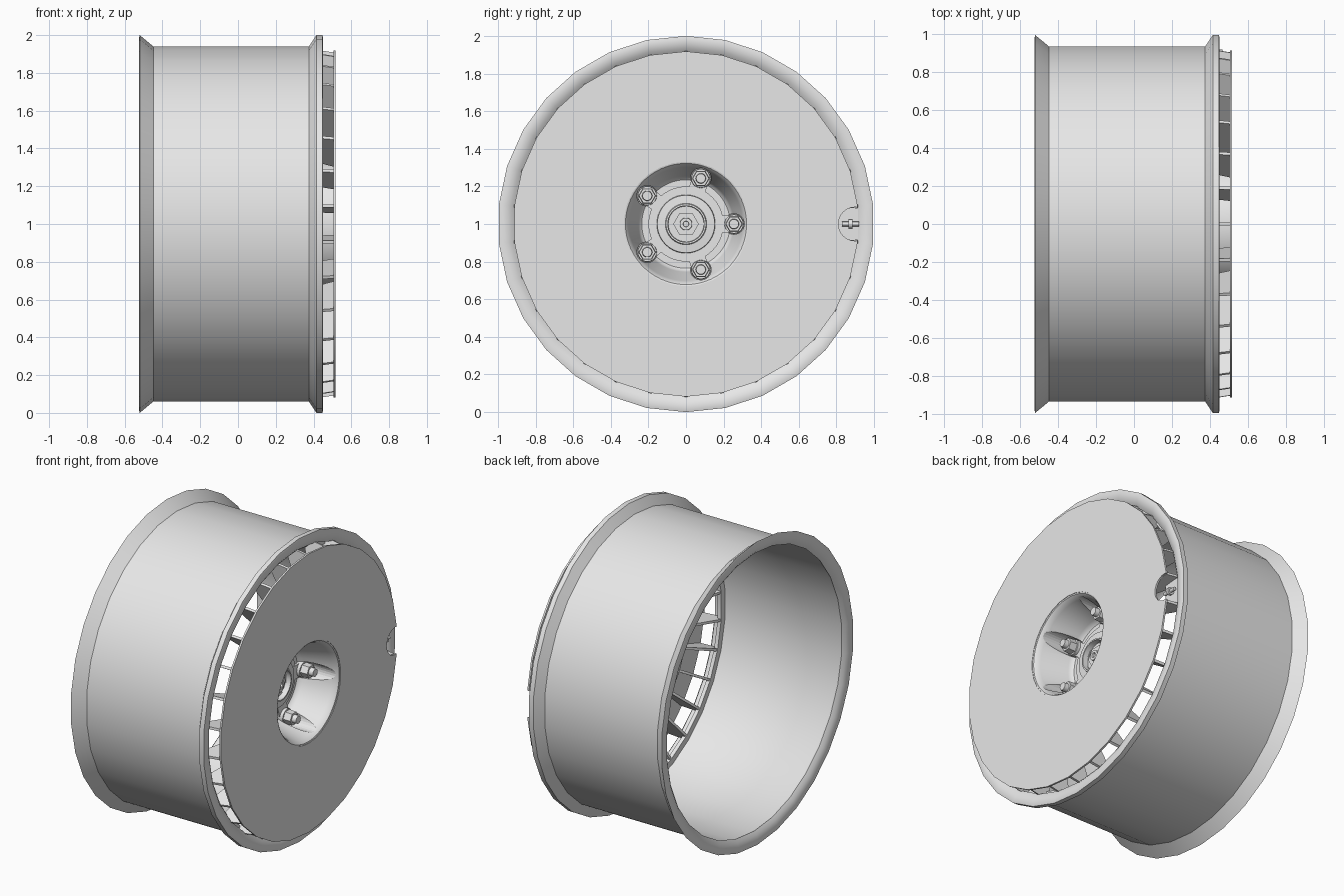
import bpy, bmesh, math
from mathutils import Matrix, Vector

cube = bpy.data.objects.get("Cube")
if cube:
    bpy.data.objects.remove(cube, do_unlink=True)

SIDES = 30
LUGS = 5
LUG_RADIUS = 0.255
AXIS = Vector((1, 0, 0))
parts = []

grey = bpy.data.materials.new("light_grey")
grey.use_nodes = True
grey.diffuse_color = (0.8, 0.8, 0.8, 1)
grey.node_tree.nodes["Principled BSDF"].inputs["Base Color"].default_value = (0.8, 0.8, 0.8, 1)


def finish(bm, name, cutter=False):
    """Turn a bmesh into an object lifted to the wheel centre."""
    bmesh.ops.recalc_face_normals(bm, faces=bm.faces)
    mesh = bpy.data.meshes.new(name)
    bm.to_mesh(mesh)
    bm.free()
    mesh.materials.append(grey)
    ob = bpy.data.objects.new(name, mesh)
    ob.location.z = 1
    bpy.context.collection.objects.link(ob)
    if cutter:
        ob.hide_render = True
        ob.hide_viewport = True
    else:
        parts.append(ob)
    return ob


def lathe(name, profile, sides=SIDES):
    """Spin a closed (x, radius) outline around the x axis."""
    bm = bmesh.new()
    verts = [bm.verts.new((x, 0, r)) for x, r in profile]
    edges = [bm.edges.new((a, b)) for a, b in zip(verts, verts[1:] + verts[:1])
             if a.co.z + b.co.z > 0]
    bmesh.ops.spin(bm, geom=verts + edges, cent=(0, 0, 0), axis=AXIS,
                   angle=math.tau, steps=sides)
    bmesh.ops.remove_doubles(bm, verts=bm.verts, dist=0.0004)
    return finish(bm, name)


def add_rod(bm, x0, x1, radius, sides, y=0, z=0, tip=None):
    """Add a capped prism lying along x."""
    move = Matrix.Translation(((x0 + x1) / 2, y, z)) @ Matrix.Rotation(math.pi / 2, 4, "Y")
    bmesh.ops.create_cone(bm, cap_ends=True, segments=sides, radius1=radius,
                          radius2=tip or radius, depth=x1 - x0, matrix=move)


def lug_points():
    for i in range(LUGS):
        a = math.tau * i / LUGS
        yield a, LUG_RADIUS * math.cos(a), LUG_RADIUS * math.sin(a)


def cut(target, cutter):
    mod = target.modifiers.new("cut", "BOOLEAN")
    mod.operation = "DIFFERENCE"
    mod.solver = "EXACT"
    mod.object = cutter


# Rim barrel with flared flanges and rolled lips at both ends
front_lip = [(0.447, 1.0), (0.451, 0.985), (0.449, 0.96), (0.441, 0.935), (0.425, 0.914), (0.405, 0.925)]
rear_lip = [(-0.073 - x, r) for x, r in reversed(front_lip)]
lathe("rim_barrel", [(-0.448, 0.94), (0.375, 0.94), (0.415, 1.0)] + front_lip + rear_lip)

# Inner ring carrying the vanes
lathe("vane_ring", [(0.36, 0.93), (0.385, 0.93), (0.385, 0.885), (0.36, 0.885)])

# Flat cover disc with a valve notch
cover = lathe("cover_disc", [(0.517, 0.331), (0.517, 0.918), (0.505, 0.918), (0.505, 0.331)])
bm = bmesh.new()
add_rod(bm, 0.45, 0.56, 0.09, 24, y=0.9)
cut(cover, finish(bm, "notch_cutter", True))

# Radial cooling vanes
bm = bmesh.new()
outline = [(0.365, 0.925), (0.445, 0.918), (0.507, 0.908), (0.507, 0.62), (0.45, 0.65), (0.365, 0.87)]
for i in range(SIDES):
    turn = Matrix.Rotation(math.tau * i / SIDES, 3, AXIS)
    sides = [[bm.verts.new(turn @ Vector((x, y, r))) for x, r in outline] for y in (-0.008, 0.008)]
    for loop in sides:
        bm.faces.new(loop)
    for j in range(len(outline)):
        k = (j + 1) % len(outline)
        bm.faces.new((sides[0][j], sides[0][k], sides[1][k], sides[1][j]))
finish(bm, "cooling_vanes")

# Recessed hub bowl with lug pockets in its wall
bowl = lathe("hub_bowl", [
    (0.5155, 0.335), (0.512, 0.322), (0.5, 0.312), (0.475, 0.302), (0.3, 0.255),
    (0.28, 0.247), (0.27, 0.235), (0.27, 0), (0.24, 0), (0.24, 0.32), (0.26, 0.335),
    (0.507, 0.346)], SIDES * 2)
bm = bmesh.new()
for a, y, z in lug_points():
    add_rod(bm, 0.262, 0.55, 0.055, 24, y, z)
cut(bowl, finish(bm, "pocket_cutter", True))

# Star shaped hub flange
bm = bmesh.new()
for a, y, z in lug_points():
    pad = Matrix.Rotation(a, 4, "X") @ Matrix.Translation((0.27, 0.16, 0)) @ Matrix.Diagonal((0.03, 0.14, 0.09, 1))
    bmesh.ops.create_cube(bm, size=1, matrix=pad)
add_rod(bm, 0.255, 0.281, 0.2, 40)
finish(bm, "hub_flange")

# Raised centre ring around a sunken hexagonal nut and bored tip
lathe("centre_ring", [(0.27, 0.157), (0.302, 0.153), (0.306, 0.11), (0.318, 0.106),
                      (0.318, 0.097), (0.27, 0.094)], 40)
bm = bmesh.new()
add_rod(bm, 0.27, 0.3, 0.068, 6)
finish(bm, "centre_nut")
lathe("centre_tip", [(0.29, 0.034), (0.315, 0.032), (0.315, 0.016),
                     (0.303, 0.014), (0.303, 0), (0.29, 0)], 20)

# Lug nuts with washers and studs
bm = bmesh.new()
for a, y, z in lug_points():
    add_rod(bm, 0.255, 0.305, 0.053, 20, y, z, 0.05)
    add_rod(bm, 0.3, 0.355, 0.046, 6, y, z, 0.043)
    add_rod(bm, 0.35, 0.385, 0.028, 14, y, z, 0.025)
finish(bm, "lug_nuts")

# Tyre valve lying radially in the notch
bm = bmesh.new()
for start, end, radius in ((0.83, 0.92, 0.012), (0.865, 0.885, 0.024)):
    move = Matrix.Translation((0.455, (start + end) / 2, 0)) @ Matrix.Rotation(math.pi / 2, 4, "X")
    bmesh.ops.create_cone(bm, cap_ends=True, segments=12, radius1=radius, radius2=radius,
                          depth=end - start, matrix=move)
finish(bm, "valve_stem")

# Small plate closing the space behind the notch
bm = bmesh.new()
bmesh.ops.create_cube(bm, size=1, matrix=Matrix.Translation((0.42, 0.86, 0)) @ Matrix.Diagonal((0.02, 0.11, 0.17, 1)))
finish(bm, "valve_plate")

# Smooth curved surfaces, keep hard edges
bpy.ops.object.select_all(action="DESELECT")
for ob in parts:
    ob.select_set(True)
bpy.context.view_layer.objects.active = parts[0]
bpy.ops.object.shade_smooth_by_angle(angle=math.radians(35))
